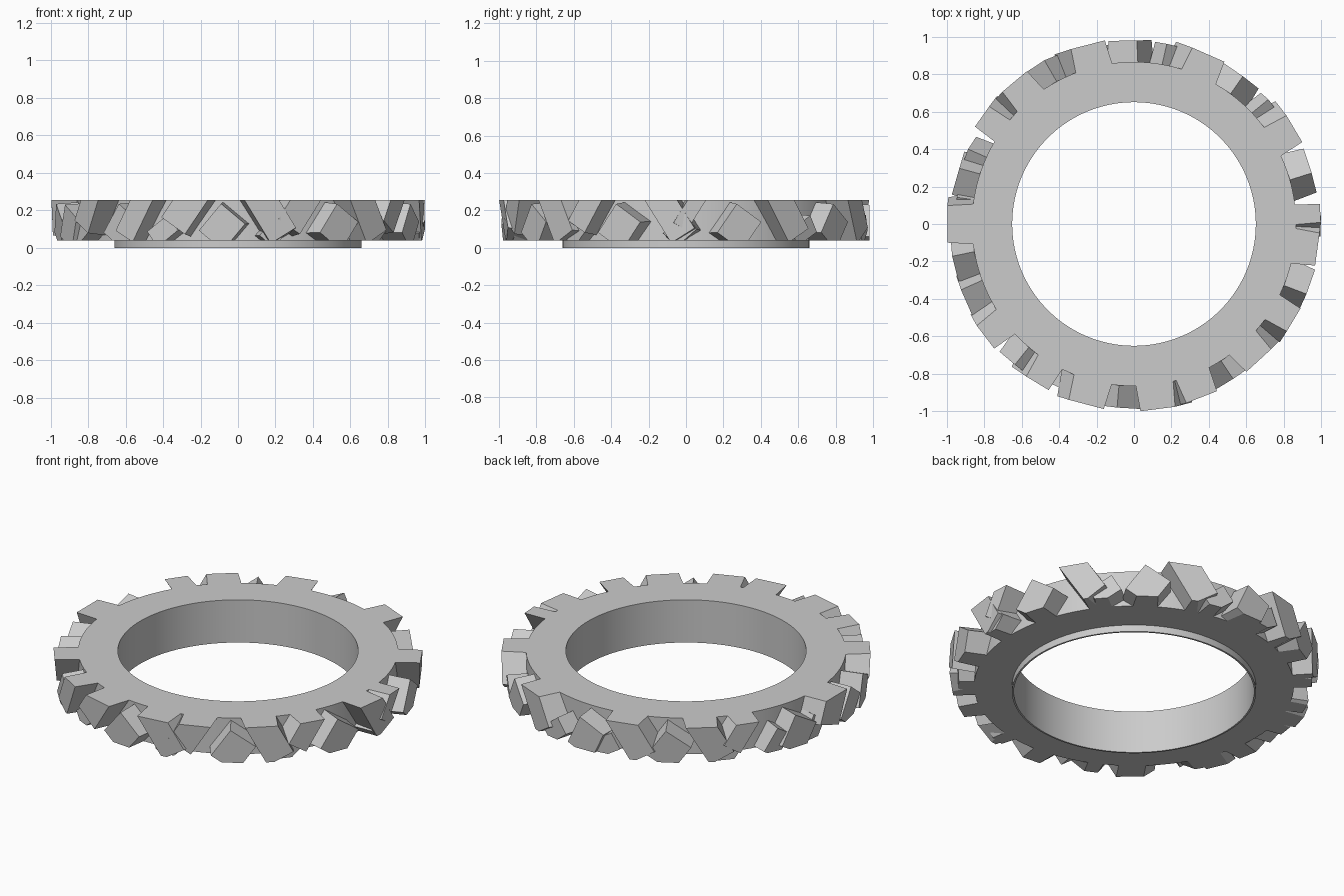
import bpy, bmesh, random
from math import radians, cos, sin
from mathutils import Matrix, Vector

random.seed(4)
BOTTOM, TOP = 0.04, 0.255
CORE = 0.865

cube = bpy.data.objects.get("Cube")
if cube:
    bpy.data.objects.remove(cube, do_unlink=True)

stone = bpy.data.materials.new("stone_grey")
stone.use_nodes = True
grey = (0.6, 0.6, 0.6, 1)
stone.diffuse_color = grey
stone.node_tree.nodes["Principled BSDF"].inputs["Base Color"].default_value = grey


def add_object(name, bm):
    bmesh.ops.recalc_face_normals(bm, faces=bm.faces)
    mesh = bpy.data.meshes.new(name)
    bm.to_mesh(mesh)
    bm.free()
    mesh.materials.append(stone)
    obj = bpy.data.objects.new(name, mesh)
    bpy.context.collection.objects.link(obj)
    return obj


def lathe(name, profile, steps=128):
    bm = bmesh.new()
    rings = []
    for i in range(steps):
        a = radians(360 * i / steps)
        rings.append([bm.verts.new((r * cos(a), r * sin(a), z)) for r, z in profile])
    n = len(profile)
    for i in range(steps):
        here, after = rings[i], rings[(i + 1) % steps]
        for j in range(n):
            k = (j + 1) % n
            bm.faces.new((here[j], after[j], after[k], here[k]))
    return add_object(name, bm)


def rock(name, angle, z, half_width, half_height, lean, reach):
    """Block pointing outward, leaning about its radial axis, trimmed to the band."""
    bm = bmesh.new()
    bmesh.ops.create_cube(bm, size=2)
    inner = 0.78
    for v in bm.verts:
        taper = 0.93 if v.co.x > 0 else 1.04
        v.co = Vector((reach if v.co.x > 0 else inner,
                       v.co.y * half_width * taper,
                       v.co.z * half_height * taper))
    # Small yaw and a slight inward slope of the outer face towards the bottom
    swing = Matrix.Rotation(radians(random.uniform(-2, 2)), 4, 'Z')
    slope = random.uniform(0, .1)
    tilt = Matrix.Rotation(radians(-lean), 4, 'X')
    bm.transform(swing @ tilt)
    for v in bm.verts:
        v.co.x += slope * v.co.z
        v.co.z += z
    bm.transform(Matrix.Rotation(radians(angle), 4, 'Z'))
    # Trim flush with both flat sides of the ring
    for height, direction in ((TOP, 1), (BOTTOM, -1)):
        cut = bmesh.ops.bisect_plane(bm, geom=bm.verts[:] + bm.edges[:] + bm.faces[:],
                                     plane_co=(0, 0, height), plane_no=(0, 0, direction),
                                     clear_outer=True)
        edges = [e for e in cut["geom_cut"] if isinstance(e, bmesh.types.BMEdge)]
        if edges:
            bmesh.ops.contextual_create(bm, geom=edges)
    return add_object(name, bm)


# Core ring with the thin locating lip underneath
ring = lathe("core_ring", [(0.65, 0), (0.65, TOP), (CORE, TOP), (CORE, BOTTOM),
                           (0.66, BOTTOM), (0.66, 0)])
bpy.context.view_layer.objects.active = ring
ring.select_set(True)
bpy.ops.object.shade_smooth_by_angle(angle=radians(30))
ring.select_set(False)

# Leaning rocks cut flush at the top: angle of top face, half width, lean
tall = [(106, .085, -32), (68, .085, -32), (29.5, .075, -32), (-8, .08, -32),
        (-46, .085, -28), (-84, .085, -32), (-120, .065, 30), (129, .08, -30)]
for i, (angle, width, lean) in enumerate(tall):
    rock(f"tall_rock_{i + 1}", angle, TOP, width, 0.24, lean, random.uniform(.985, .996))

# Rocks hanging from the top edge, their undersides clear of the bottom
hanging = [(5, .045, 32), (-31, .065, 32), (-67, .08, 32), (-105, .085, 35),
           (-143, .07, 32), (180, .1, 20), (145, .06, 32)]
for i, (angle, width, lean) in enumerate(hanging):
    rock(f"hanging_rock_{i + 1}", angle, TOP, width, 0.18, lean, random.uniform(.987, .997))

# Broad low rocks with sloping tops: angle, lean
broad = [(90, 25), (54, 35), (17, 35), (-20, 35), (-57, 35), (-96, 40), (-131, 35),
         (-168, 35), (-156, 25), (164, 30), (118, 35)]
for i, (angle, lean) in enumerate(broad):
    rock(f"broad_rock_{i + 1}", angle, 0.11, 0.09, 0.1, lean, random.uniform(.975, .988))

# Small chips filling the gaps
chips = [80, 41, -1, -38, -76, -114, -150, 171, 157, 138, 99]
for i, angle in enumerate(chips):
    rock(f"chip_{i + 1}", angle, 0.09, 0.055, 0.08, random.uniform(30, 60),
         random.uniform(.95, .975))
